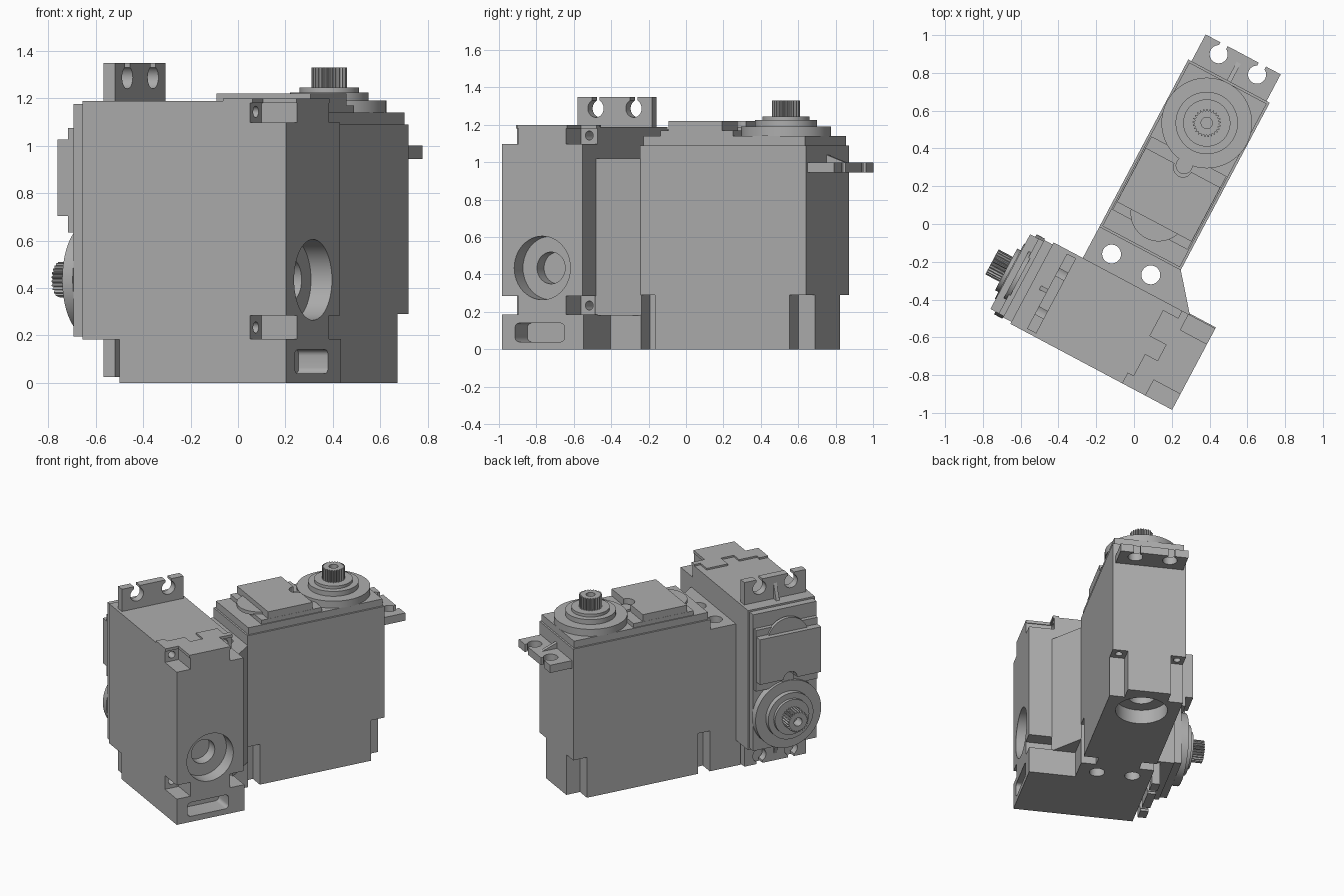
import bpy, bmesh
from math import cos, sin, pi, radians
from mathutils import Matrix, Vector

if "Cube" in bpy.data.objects:
    bpy.data.objects.remove(bpy.data.objects["Cube"])

grey = bpy.data.materials.new("housing grey")
grey.use_nodes = True
COLOUR = (0.42, 0.42, 0.42, 1)
grey.diffuse_color = COLOUR
grey.node_tree.nodes["Principled BSDF"].inputs["Base Color"].default_value = COLOUR

# The whole assembly is turned about z
TURN = Matrix.Rotation(radians(-28), 4, 'Z')


def prism(name, pts, lo, hi, frame):
    """Extrude a flat outline from lo to hi along the frame's third axis."""
    bm = bmesh.new()
    face = bm.faces.new([bm.verts.new((x, y, lo)) for x, y in pts])
    out = bmesh.ops.extrude_face_region(bm, geom=[face])
    bmesh.ops.translate(bm, vec=(0, 0, hi - lo),
                        verts=[v for v in out["geom"] if isinstance(v, bmesh.types.BMVert)])
    bmesh.ops.recalc_face_normals(bm, faces=bm.faces)
    bm.transform(frame)
    mesh = bpy.data.meshes.new(name)
    bm.to_mesh(mesh)
    bm.free()
    mesh.materials.append(grey)
    obj = bpy.data.objects.new(name, mesh)
    bpy.context.collection.objects.link(obj)
    return obj


def rect(x0, x1, y0, y1):
    return [(x0, y0), (x1, y0), (x1, y1), (x0, y1)]


def circle(x, y, r, n=48):
    return [(x + r * cos(2 * pi * i / n), y + r * sin(2 * pi * i / n)) for i in range(n)]


def cut(obj, cutters):
    """Subtract the cutters from obj and remove them."""
    bpy.context.view_layer.objects.active = obj
    for c in cutters:
        c.hide_render = True
        mod = obj.modifiers.new("cut", 'BOOLEAN')
        mod.operation, mod.solver, mod.object = 'DIFFERENCE', 'EXACT', c
        bpy.ops.object.modifier_apply(modifier=mod.name)
        bpy.data.objects.remove(c)


def smooth(obj):
    bpy.ops.object.select_all(action='DESELECT')
    obj.select_set(True)
    bpy.context.view_layer.objects.active = obj
    bpy.ops.object.shade_smooth_by_angle(angle=radians(30))


# Actuator proportions: shaft at the origin, case top at height 0
HALF, NEAR, FAR = 0.244, 0.251, -0.753


def actuator(label, frame, depth, tab_sides):
    # Case with stepped rim
    case = prism(label + "_case", rect(-HALF, HALF, FAR, NEAR), -depth, -0.05, frame)
    prism(label + "_rim", rect(-HALF + .012, HALF - .012, FAR + .012, NEAR - .012),
          -0.05, 0, frame)
    # Corner screw notches, screw holes and idler socket
    tools = []
    for sx in (-1, 1):
        for end, inner in ((NEAR, NEAR - .1), (FAR, FAR + .09)):
            outer = end + (.05 if end > 0 else -.05)
            xs = sorted((sx * (HALF - .1), sx * (HALF + .05)))
            ys = sorted((inner, outer))
            tools.append(prism("notch_cutter", rect(*xs, *ys), -depth - .05, -0.85, frame))
            tools.append(prism("screw_cutter", circle(sx * (HALF - .05), (end + inner) / 2, .024, 20),
                               -0.9, -0.75, frame))
    tools.append(prism("socket_cutter", circle(0, 0, .17), -depth - .05, -depth + .1, frame))
    tools.append(prism("socket_hole_cutter", circle(0, 0, .085), -depth - .05, -depth + .18, frame))
    cut(case, tools)
    smooth(case)

    # Top plates, with a round bite in the raised cover
    prism(label + "_top_plate", rect(-.225, .225, -.64, -.2), 0, .03, frame)
    cover = prism(label + "_cover", rect(-.224, .224, -.592, -.268), .03, .08, frame)
    cut(cover, [prism("bite_cutter", circle(0, -.268, .05, 32), 0, .1, frame)])
    smooth(prism(label + "_pivot_pin", circle(0, -.255, .045, 32), .03, .045, frame))
    smooth(prism(label + "_motor_boss", circle(0, -.54, .15), .02, .045, frame))

    # Stepped collar around the shaft
    for part, r, lo, hi in (("gear_dome", .24, 0, .05), ("collar", .165, .05, .085),
                            ("bearing_ring", .125, .085, .105)):
        smooth(prism(f"{label}_{part}", circle(0, 0, r, 64), lo, hi, frame))

    # Toothed output shaft
    teeth = 25
    pts = []
    for i in range(teeth * 4):
        r = .075 if i % 4 < 2 else .064
        a = 2 * pi * i / (teeth * 4)
        pts.append((r * cos(a), r * sin(a)))
    shaft = prism(label + "_output_shaft", pts, .1, .19, frame)
    cut(shaft, [prism("shaft_hole_cutter", circle(0, 0, .03, 24), .12, .25, frame)])

    # Mounting tabs with open keyholes and a centre rib
    for s in tab_sides:
        root = NEAR if s > 0 else FAR
        tip = root + s * .16
        ys = sorted((root - s * .01, tip))
        tab = prism(label + "_mount_tab", rect(-.225, .225, *ys), -.195, -.14, frame)
        tools = []
        for x in (-.115, .115):
            tools.append(prism("hole_cutter", circle(x, root + s * .1, .048, 32), -.3, 0, frame))
            ys = sorted((root + s * .1, tip + s * .05))
            tools.append(prism("gap_cutter", rect(x - .022, x + .022, *ys), -.3, 0, frame))
        cut(tab, tools)
        smooth(tab)
        # Rib outline lies across the tab, so its frame swaps axes
        side = frame @ Matrix(((0, 0, 1, 0), (1, 0, 0, 0), (0, 1, 0, 0), (0, 0, 0, 1)))
        prism(label + "_tab_rib", [(root, -.14), (root + s * .11, -.14), (root, -.1)],
              -.012, .012, side)


# Upright actuator at the back
upright = TURN @ Matrix.Translation((.089, .653, 1.14))
actuator("rear_actuator", upright, 1.14, (1,))

# Sideways actuator at the front: shaft towards -x, near end down
axes = Matrix(((0, 0, -1, 0), (1, 0, 0, 0), (0, -1, 0, 0), (0, 0, 0, 1)))
actuator("front_actuator", TURN @ Matrix.Translation((-.38, -.53, .435)) @ axes, 1.02, (1, -1))

# Joining base and column, drilled through by two bolt holes
base = prism("base_block", [(-.155, -.095), (.332, -.095), (.332, -.28), (.64, -.28),
                            (.64, -.774), (-.155, -.774)], 0, .185, TURN)
column = prism("joining_column", [(-.155, -.095), (.33, -.095), (.49, -.29), (-.155, -.29)],
               .18, 1.02, TURN)
for part in (base, column):
    cut(part, [prism("bolt_cutter", circle(x, -.196, .05, 32), -.1, 1.2, TURN)
               for x in (-.03, .205)])

# Rounded cable slot in the end of the base
across = TURN @ Matrix(((0, 0, 1, 0), (1, 0, 0, 0), (0, 1, 0, 0), (0, 0, 0, 1)))
slot = []
for cx, cz, start in ((-.42, .115, 0), (-.67, .115, 1), (-.67, .065, 2), (-.42, .065, 3)):
    for k in range(6):
        a = (start + k / 5) * pi / 2
        slot.append((cx + .025 * cos(a), cz + .025 * sin(a)))
cut(base, [prism("slot_cutter", slot, .5, .8, across)])
smooth(base)
smooth(column)

# Thin interlocking cap on top of the front actuator
prism("end_cap_plate", [(.34, -.774), (.48, -.774), (.48, -.68), (.64, -.68), (.64, -.38),
                        (.48, -.38), (.48, -.286), (.44, -.286), (.44, -.33), (.35, -.33),
                        (.35, -.485), (.45, -.485), (.45, -.58), (.375, -.58),
                        (.375, -.71), (.34, -.71)], 1.18, 1.2, TURN)
